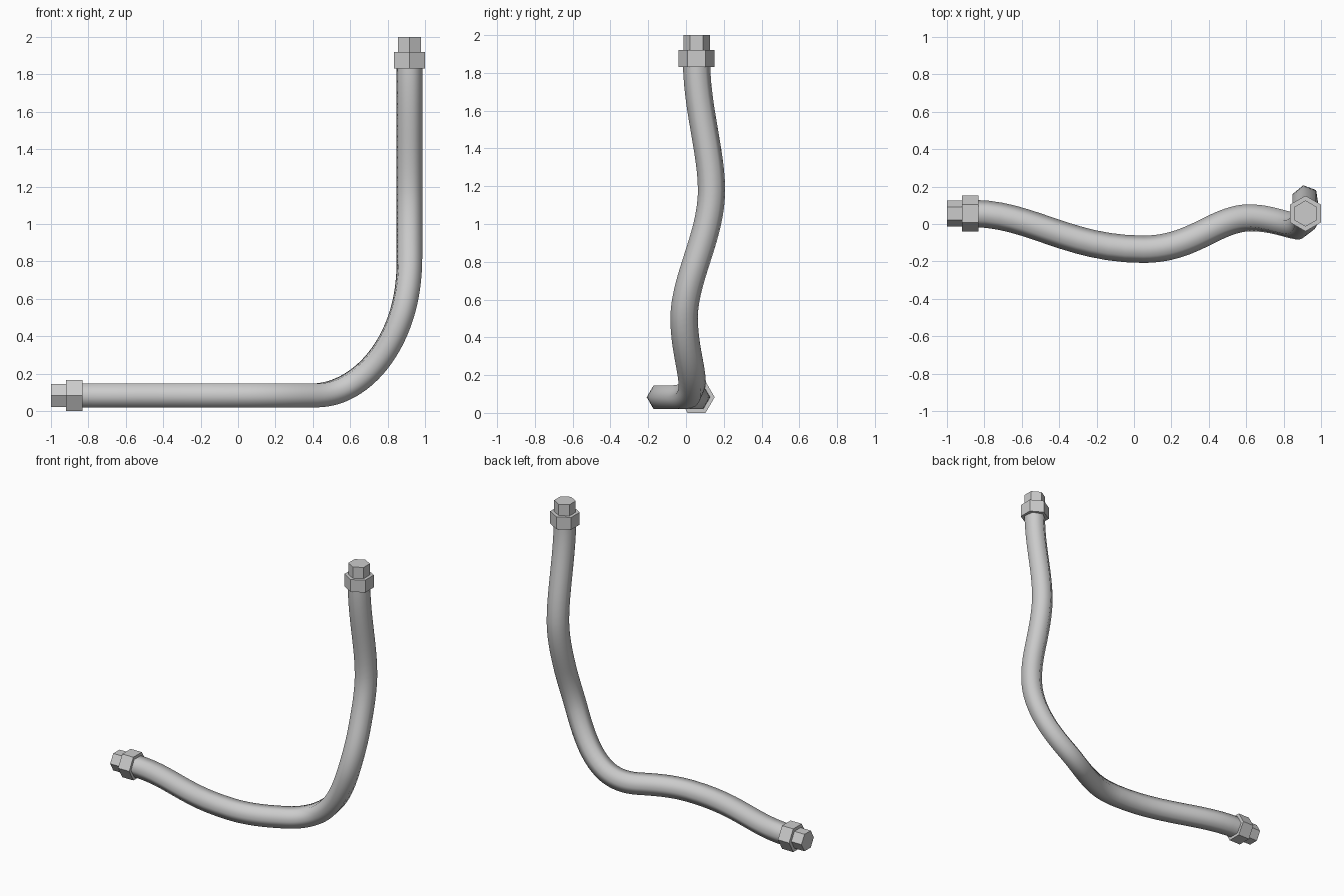
import bpy, bmesh, math
from mathutils import Vector
from mathutils.geometry import interpolate_bezier

if "Cube" in bpy.data.objects:
    bpy.data.objects.remove(bpy.data.objects["Cube"])

R_HOSE = 0.073


def ring(bm, c, u, v, r):
    # six-sided ring with a corner along u
    return [bm.verts.new(c + r * (math.cos(i * math.pi / 3) * u + math.sin(i * math.pi / 3) * v))
            for i in range(6)]


def loft(name, sections, smooth):
    # sections: (centre, u, v, radius)
    bm = bmesh.new()
    rings = [ring(bm, *s) for s in sections]
    for a, b in zip(rings, rings[1:]):
        for i in range(6):
            f = bm.faces.new((a[i], a[(i + 1) % 6], b[(i + 1) % 6], b[i]))
            f.smooth = smooth
    bm.faces.new(rings[0])
    bm.faces.new(rings[-1])
    bmesh.ops.recalc_face_normals(bm, faces=bm.faces[:])
    me = bpy.data.meshes.new(name)
    bm.to_mesh(me)
    bm.free()
    ob = bpy.data.objects.new(name, me)
    bpy.context.collection.objects.link(ob)
    return ob


# Hose centre line: point, direction, handle in, handle out
knots = [
    ((-0.86, 0.056, 0.083), (1, 0, 0), 0, 0.30),
    ((0.05, -0.135, 0.083), (1, 0, 0), 0.40, 0.15),
    ((0.40, -0.035, 0.083), (1, 0.5, 0), 0.11, 0.08),
    ((0.62, 0.033, 0.151), (1, 0, 0.65), 0.09, 0.14),
    ((0.87, -0.010, 0.50), (1, 0, 3.02), 0.15, 0.11),
    ((0.917, 0.060, 0.82), (0, 0.32, 1), 0.11, 0.11),
    ((0.917, 0.135, 1.18), (0, 0, 1), 0.13, 0.20),
    ((0.917, 0.056, 1.86), (0, 0, 1), 0.24, 0),
]
path = []
for (p, d, _, ho), (q, e, hi, _) in zip(knots, knots[1:]):
    p, q = Vector(p), Vector(q)
    pts = interpolate_bezier(p, p + Vector(d).normalized() * ho,
                             q - Vector(e).normalized() * hi, q, 13)
    path += pts if not path else pts[1:]

# Hose: hexagonal section carried along the path without added twist
sections = []
t_prev, u = Vector((1, 0, 0)), Vector((0, 1, 0))
for i, p in enumerate(path):
    if i == 0:
        t = Vector((1, 0, 0))
    elif i == len(path) - 1:
        t = Vector((0, 0, 1))
    else:
        t = (path[i + 1] - path[i - 1]).normalized()
    u = t_prev.rotation_difference(t) @ u
    u = (u - u.dot(t) * t).normalized()
    sections.append((p, u, t.cross(u), R_HOSE))
    t_prev = t
loft("hose", sections, True)

# End fittings: wide nut and narrow tip at each end
Y = Vector((0, 1, 0))
ends = [("lower", Vector((-1, 0.056, 0.083)), Vector((1, 0, 0))),
        ("upper", Vector((0.917, 0.056, 2)), Vector((0, 0, -1)))]
for label, tip, axis in ends:
    for part, a, b, r in (("tip", 0, 0.09, 0.070), ("nut", 0.08, 0.168, 0.0955)):
        loft(f"{label}_{part}", [(tip + axis * s, Y, axis.cross(Y), r) for s in (a, b)], False)
